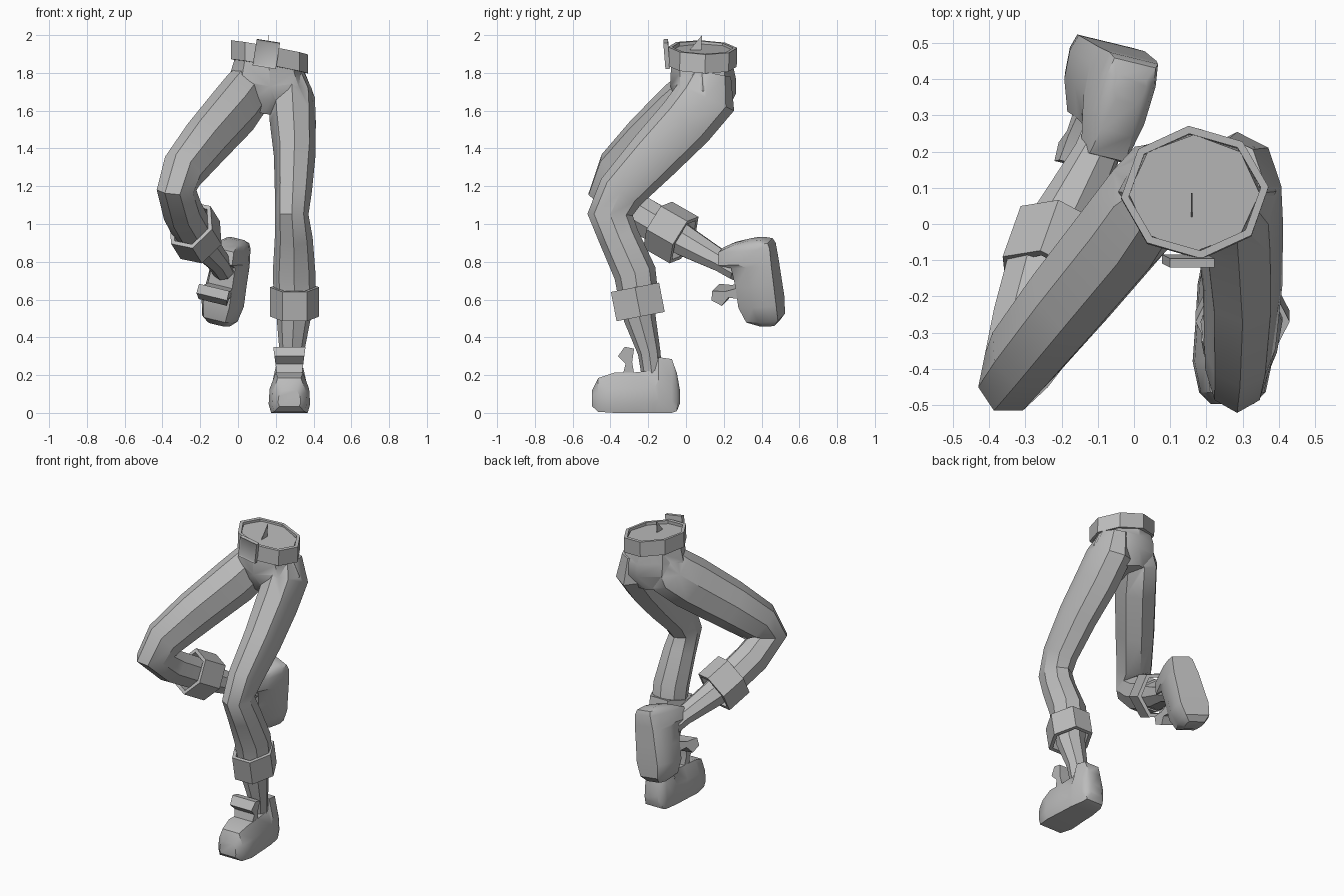
import bpy, bmesh, math
from mathutils import Vector, Matrix

cube = bpy.data.objects.get("Cube")
if cube:
    bpy.data.objects.remove(cube, do_unlink=True)

grey = bpy.data.materials.new("plain grey")
grey.use_nodes = True
COLOUR = (0.5, 0.5, 0.5, 1)
grey.diffuse_color = COLOUR
grey.node_tree.nodes["Principled BSDF"].inputs["Base Color"].default_value = COLOUR


def finish(name, bm):
    """Turn a bmesh into a shaded object."""
    bmesh.ops.recalc_face_normals(bm, faces=bm.faces)
    mesh = bpy.data.meshes.new(name)
    bm.to_mesh(mesh)
    bm.free()
    mesh.materials.append(grey)
    obj = bpy.data.objects.new(name, mesh)
    bpy.context.collection.objects.link(obj)
    shade(obj)
    return obj


def shade(obj):
    bpy.ops.object.select_all(action='DESELECT')
    obj.select_set(True)
    bpy.context.view_layer.objects.active = obj
    bpy.ops.object.shade_smooth_by_angle(angle=math.radians(36))


def bridge(bm, rings, loop=False):
    """Skin neighbouring rings; cap both ends unless they form a loop."""
    n = len(rings[0])
    rows = [[bm.verts.new(p) for p in ring] for ring in rings]
    pairs = list(zip(rows, rows[1:])) + ([(rows[-1], rows[0])] if loop else [])
    for a, b in pairs:
        for i in range(n):
            j = (i + 1) % n
            bm.faces.new((a[i], a[j], b[j], b[i]))
    if not loop:
        bm.faces.new(rows[0])
        bm.faces.new(rows[-1])


def oval(centre, tangent, side, half_w, half_d, sides, turn=0):
    depth = tangent.cross(side).normalized()
    pts = []
    for i in range(sides):
        a = math.tau * i / sides + turn
        pts.append(Vector(centre) + side * half_w * math.cos(a) + depth * half_d * math.sin(a))
    return pts


def limb(name, stations, side, sides=8):
    """Tapered tube through (x, y, z, half width, half depth) stations."""
    side = Vector(side).normalized()
    pts = [Vector(s[:3]) for s in stations]
    rings = []
    for i, s in enumerate(stations):
        tangent = Vector()
        if i:
            tangent += (pts[i] - pts[i - 1]).normalized()
        if i < len(pts) - 1:
            tangent += (pts[i + 1] - pts[i]).normalized()
        rings.append(oval(pts[i], tangent, side, s[3], s[4], sides))
    bm = bmesh.new()
    bridge(bm, rings)
    return finish(name, bm)


def band(name, top, bottom, side, half_w, half_d, wall, sides, turn=0):
    """Hollow band with a visible rim at each end."""
    top, bottom, side = Vector(top), Vector(bottom), Vector(side).normalized()
    axis = bottom - top
    spec = [(top, 0), (bottom, 0), (bottom, wall), (top, wall)]
    bm = bmesh.new()
    bridge(bm, [oval(c, axis, side, half_w - w, half_d - w, sides, turn) for c, w in spec], loop=True)
    return finish(name, bm)


# Trousers: hips and both legs fused into one skin
LEFT_SIDE = (1, 0, 0)
RIGHT_SIDE = (0.87, -0.46, -0.18)
WAIST_SIDE = (0.98, 0, -0.18)

trousers = limb("trousers", [
    (0.166, 0.085, 1.92, 0.184, 0.162),
    (0.166, 0.085, 1.83, 0.19, 0.165),
    (0.175, 0.09, 1.75, 0.222, 0.175),
    (0.175, 0.105, 1.67, 0.215, 0.16),
    (0.14, 0.11, 1.59, 0.12, 0.11)], WAIST_SIDE)

left_leg = limb("left_trouser_leg", [
    (0.265, 0.13, 1.8, 0.09, 0.11),
    (0.285, 0.105, 1.67, 0.122, 0.165),
    (0.29, 0.0, 1.54, 0.122, 0.155),
    (0.30, -0.17, 1.36, 0.11, 0.143),
    (0.293, -0.345, 1.17, 0.098, 0.125),
    (0.285, -0.402, 1.05, 0.088, 0.12),
    (0.295, -0.355, 0.93, 0.10, 0.107),
    (0.297, -0.27, 0.74, 0.113, 0.112),
    (0.30, -0.25, 0.6, 0.11, 0.105)], LEFT_SIDE)

right_leg = limb("right_trouser_leg", [
    (0.09, 0.13, 1.8, 0.09, 0.11),
    (0.05, 0.09, 1.7, 0.125, 0.16),
    (-0.02, -0.01, 1.605, 0.13, 0.165),
    (-0.175, -0.2, 1.43, 0.122, 0.152),
    (-0.295, -0.35, 1.28, 0.11, 0.135),
    (-0.325, -0.405, 1.18, 0.1, 0.128),
    (-0.295, -0.28, 1.07, 0.105, 0.11),
    (-0.25, -0.13, 0.985, 0.11, 0.105),
    (-0.225, -0.06, 0.945, 0.105, 0.1)], RIGHT_SIDE)

for leg in (left_leg, right_leg):
    bpy.context.view_layer.objects.active = trousers
    mod = trousers.modifiers.new("fuse", 'BOOLEAN')
    mod.operation = 'UNION'
    mod.solver = 'EXACT'
    mod.object = leg
    # Fuse before the shading modifier
    bpy.ops.object.modifier_move_to_index(modifier=mod.name, index=0)
    bpy.ops.object.modifier_apply(modifier=mod.name)
    bpy.data.objects.remove(leg, do_unlink=True)
shade(trousers)

# Rolled cuffs and bare shins
band("left_cuff", (0.3, -0.27, 0.665), (0.3, -0.24, 0.51), LEFT_SIDE, 0.13, 0.15, 0.025, 6)
band("right_cuff", (-0.25, -0.15, 0.995), (-0.2, -0.01, 0.915), RIGHT_SIDE, 0.13, 0.15, 0.025, 6)
limb("left_shin", [
    (0.298, -0.25, 0.6, 0.10, 0.09),
    (0.295, -0.245, 0.5, 0.09, 0.085),
    (0.285, -0.195, 0.32, 0.065, 0.06),
    (0.28, -0.18, 0.2, 0.06, 0.055)], LEFT_SIDE)
limb("right_shin", [
    (-0.23, -0.07, 0.95, 0.10, 0.09),
    (-0.2, 0.0, 0.905, 0.09, 0.085),
    (-0.105, 0.19, 0.8, 0.065, 0.06),
    (-0.075, 0.27, 0.75, 0.06, 0.055)], RIGHT_SIDE)

# Belt, buckle and small upright tab inside the waist
band("belt", (0.168, 0.088, 1.935), (0.168, 0.085, 1.835), WAIST_SIDE, 0.208, 0.184, 0.022, 8, -0.08)

bm = bmesh.new()
place = (Matrix.Translation((0.15, -0.102, 1.9)) @ Matrix.Rotation(0.16, 4, 'Y')
         @ Matrix.Rotation(0.08, 4, 'X') @ Matrix.Diagonal((0.125, 0.025, 0.14, 1)))
bmesh.ops.create_cube(bm, size=1, matrix=place)
bm.normal_update()
front = [f for f in bm.faces if f.normal.y < -0.8]
bmesh.ops.inset_region(bm, faces=front, thickness=0.014, depth=-0.006)
finish("buckle", bm)

bm = bmesh.new()
bridge(bm, [[Vector((x, y, z)) for y, z in ((0.01, 1.91), (0.08, 1.91), (0.085, 2.0))]
            for x in (0.158, 0.162)])
finish("waist_tab", bm)


# Shoes, built heel at the origin and toe towards -y
def shoe(prefix, matrix):
    # y, half width, underside, top
    stations = [
        (0.018, 0.045, 0.05, 0.12), (0.002, 0.068, 0.01, 0.21), (-0.025, 0.08, 0.0, 0.285),
        (-0.095, 0.092, 0.0, 0.295), (-0.115, 0.096, 0.0, 0.225), (-0.22, 0.102, 0.0, 0.215),
        (-0.33, 0.11, 0.0, 0.213), (-0.415, 0.092, 0.006, 0.185), (-0.447, 0.06, 0.035, 0.12)]
    # Right half of a rounded upper: width factor, height factor
    half = [(0.88, 0.0), (1.0, 0.22), (0.95, 0.6), (0.66, 1.0)]
    outline = half + [(-w, h) for w, h in reversed(half)]
    bm = bmesh.new()
    bridge(bm, [[Vector((w * hw, y, lo + h * (hi - lo))) for w, h in outline]
                for y, hw, lo, hi in stations])
    bm.transform(matrix)
    finish(prefix + "_shoe", bm)
    # Tongue flaring up in front of the ankle
    tongue = [(-0.29, 0.18), (-0.27, 0.26), (-0.31, 0.3), (-0.275, 0.35), (-0.225, 0.34),
              (-0.235, 0.27), (-0.22, 0.18)]
    bm = bmesh.new()
    bridge(bm, [[Vector((s * (0.04 + 0.13 * z), y, z)) for y, z in tongue] for s in (-1, 1)])
    bm.transform(matrix)
    finish(prefix + "_shoe_tongue", bm)


shoe("left", Matrix.Translation((0.272, -0.05, 0)))

up = Vector((-0.25, -0.95, -0.08)).normalized()
toe = Vector((-0.2, 0.12, -0.95))
toe = (toe - up * toe.dot(up)).normalized()
across = (-toe).cross(up)
turned = Matrix((across, -toe, up)).transposed().to_4x4()
shoe("right", Matrix.Translation((0.005, 0.455, 0.91)) @ turned)
